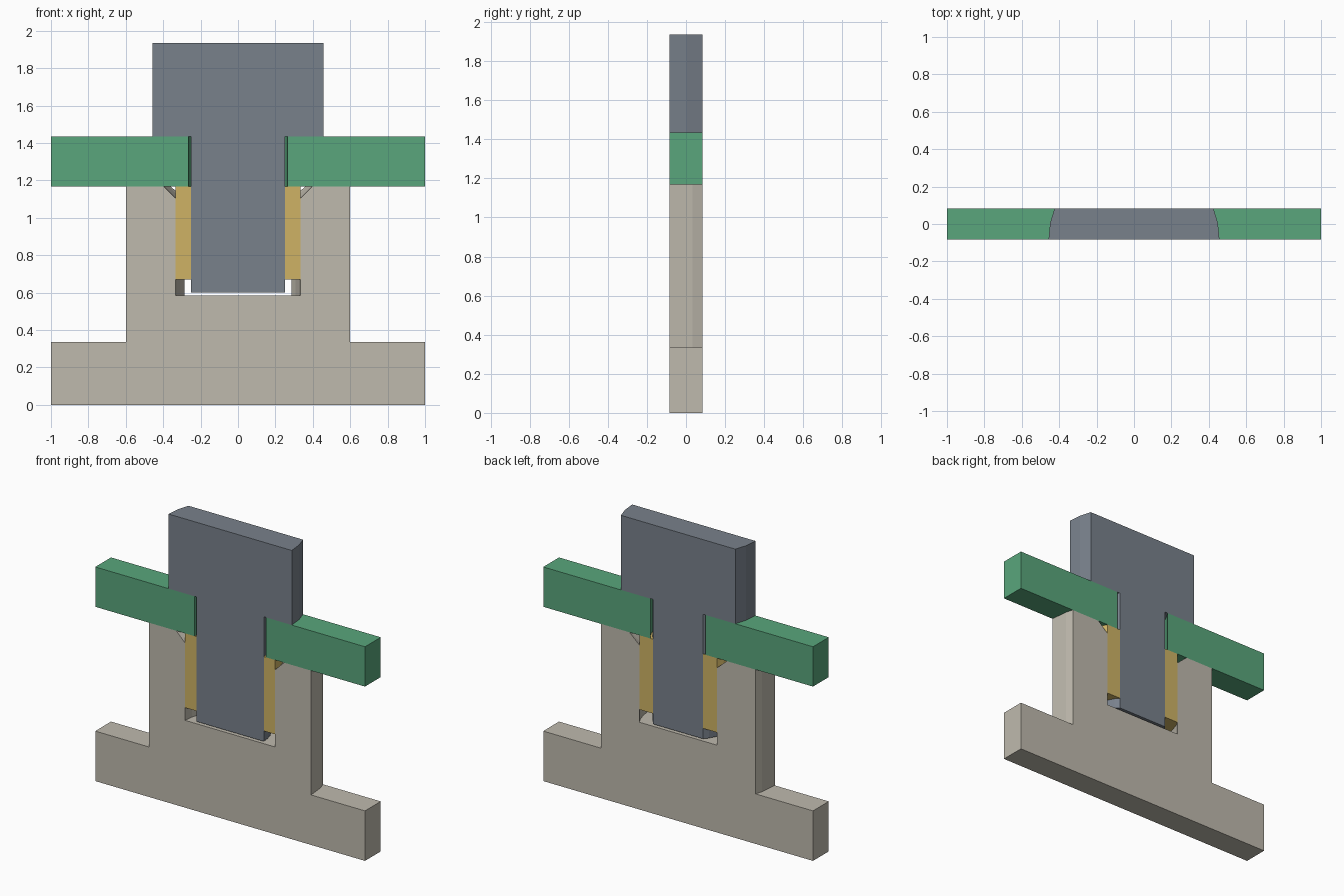
import bpy, bmesh
from math import cos, sin, pi

if "Cube" in bpy.data.objects:
    bpy.data.objects.remove(bpy.data.objects["Cube"])

H = 1 / 12          # half thickness of the slice; the round parts' axis lies on the front face
SIDES = 32


def finish(bm, name):
    bmesh.ops.recalc_face_normals(bm, faces=bm.faces)
    me = bpy.data.meshes.new(name)
    bm.to_mesh(me)
    bm.free()
    ob = bpy.data.objects.new(name, me)
    bpy.context.collection.objects.link(ob)
    return ob


def box(name, sx, y0, y1, z0, z1):
    bm = bmesh.new()
    bmesh.ops.create_cube(bm, size=1)
    for v in bm.verts:
        v.co = (v.co.x * 2 * sx, y0 + (v.co.y + 0.5) * (y1 - y0), z0 + (v.co.z + 0.5) * (z1 - z0))
    return finish(bm, name)


def lathe(name, profile):
    """Solid turned from (radius, z) points, capped at both ends."""
    bm = bmesh.new()
    rings = [[bm.verts.new((r * cos(2 * pi * i / SIDES), -H + r * sin(2 * pi * i / SIDES), z))
              for i in range(SIDES)] for r, z in profile]
    for a, b in zip(rings, rings[1:]):
        for i in range(SIDES):
            j = (i + 1) % SIDES
            bm.faces.new((a[i], a[j], b[j], b[i]))
    bm.faces.new(rings[0])
    bm.faces.new(rings[-1])
    return finish(bm, name)


def combine(ob, tool, op):
    mod = ob.modifiers.new(op, 'BOOLEAN')
    mod.object, mod.operation, mod.solver = tool, op, 'EXACT'
    bpy.context.view_layer.objects.active = ob
    bpy.ops.object.modifier_apply(modifier=mod.name)
    bpy.data.objects.remove(tool)


def slice_part(ob, color):
    combine(ob, box("slab", 1.5, -H, H, -1, 3), 'INTERSECT')
    mat = bpy.data.materials.new(ob.name)
    mat.diffuse_color = (*color, 1)
    mat.use_nodes = True
    mat.node_tree.nodes["Principled BSDF"].inputs["Base Color"].default_value = mat.diffuse_color
    ob.data.materials.clear()
    ob.data.materials.append(mat)


# base housing with round boss and chamfered pocket
base = box("base_housing", 1, -1, 1, 0, 0.335)
combine(base, lathe("boss", [(0.6, 0.1), (0.6, 1.168)]), 'UNION')
combine(base, lathe("pocket", [(0.333, 0.585), (0.333, 1.102), (0.499, 1.268)]), 'DIFFERENCE')
slice_part(base, (0.52, 0.49, 0.42))

# bushing sleeve
bushing = lathe("bushing", [(0.333, 0.67), (0.333, 1.168)])
combine(bushing, lathe("bore", [(0.25, 0.5), (0.25, 1.3)]), 'DIFFERENCE')
slice_part(bushing, (0.62, 0.45, 0.13))

# clamped plate with clearance hole
plate = box("plate", 1, -1, 1, 1.168, 1.435)
combine(plate, lathe("hole", [(0.265, 1), (0.265, 1.6)]), 'DIFFERENCE')
slice_part(plate, (0.1, 0.38, 0.2))

# headed pin
pin = lathe("pin", [(0.25, 0.6), (0.25, 1.435), (0.457, 1.435), (0.457, 1.935)])
slice_part(pin, (0.19, 0.22, 0.26))
